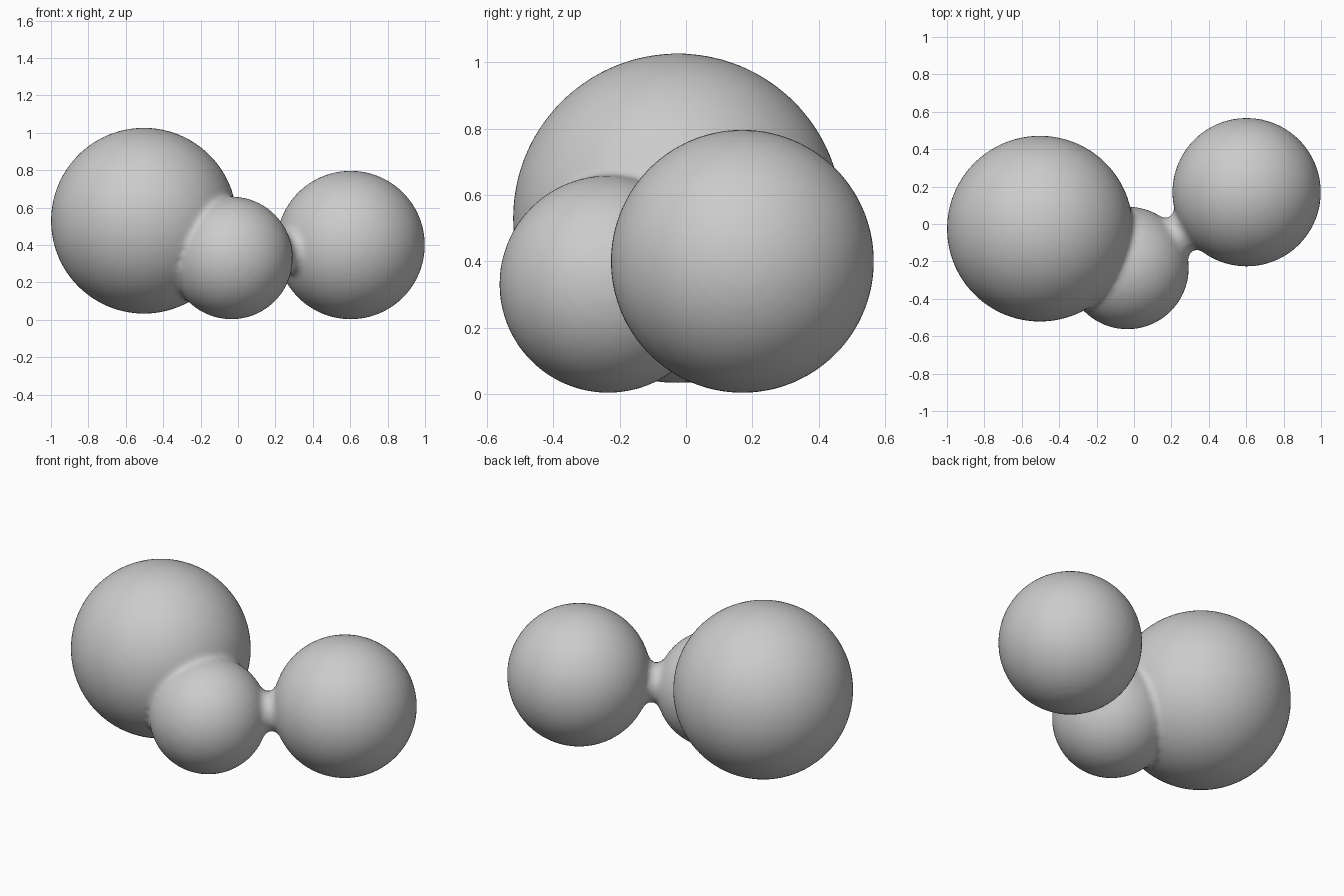
import bpy, bmesh, math
from mathutils import Vector, Matrix

if "Cube" in bpy.data.objects:
    bpy.data.objects.remove(bpy.data.objects["Cube"])

# Centre and radius of each blob
BIG = (Vector((-0.503, -0.025, 0.53)), 0.497)
SMALL = (Vector((-0.035, -0.235, 0.331)), 0.328)
RIGHT = (Vector((0.602, 0.17, 0.4)), 0.397)

grey = bpy.data.materials.new("plain grey")
grey.diffuse_color = (0.6, 0.6, 0.6, 1)
grey.use_nodes = True
grey.node_tree.nodes["Principled BSDF"].inputs["Base Color"].default_value = grey.diffuse_color

bm = bmesh.new()

# Three round blobs
for centre, radius in (BIG, SMALL, RIGHT):
    bmesh.ops.create_icosphere(bm, subdivisions=5, radius=radius,
                               matrix=Matrix.Translation(centre))

# Concave neck bridging the gap between the small and right blobs
axis = RIGHT[0] - SMALL[0]
rot = axis.to_track_quat('Z', 'Y').to_matrix().to_4x4()
frame = Matrix.Translation(SMALL[0]) @ rot
fillet, ring, mid = 0.05, 0.16, 0.342
a0 = math.atan2(-ring, -mid)                   # towards small blob
a1 = math.atan2(-ring, axis.length - mid)      # towards right blob
profile = [(ring + fillet * math.sin(a0 + (a1 - a0) * i / 12),
            mid + fillet * math.cos(a0 + (a1 - a0) * i / 12)) for i in range(13)]
profile = [(0.1, profile[0][1] - 0.06)] + profile + [(0.1, profile[-1][1] + 0.06)]
N = 48
rings = [[bm.verts.new(frame @ Vector((r * math.cos(2 * math.pi * k / N),
                                       r * math.sin(2 * math.pi * k / N), t)))
          for k in range(N)] for r, t in profile]
for a, b in zip(rings, rings[1:]):
    for k in range(N):
        j = (k + 1) % N
        bm.faces.new((a[k], a[j], b[j], b[k]))
bm.faces.new(rings[0][::-1])
bm.faces.new(rings[-1])

mesh = bpy.data.meshes.new("joined_blobs")
bm.to_mesh(mesh)
bm.free()
mesh.materials.append(grey)
body = bpy.data.objects.new("joined_blobs", mesh)
bpy.context.collection.objects.link(body)

# Fuse into one skin and soften the seams
fuse = body.modifiers.new("fuse", 'REMESH')
fuse.mode = 'VOXEL'
fuse.voxel_size = 0.018
fuse.use_smooth_shade = True
soften = body.modifiers.new("soften", 'SMOOTH')
soften.factor = 0.5
soften.iterations = 4
